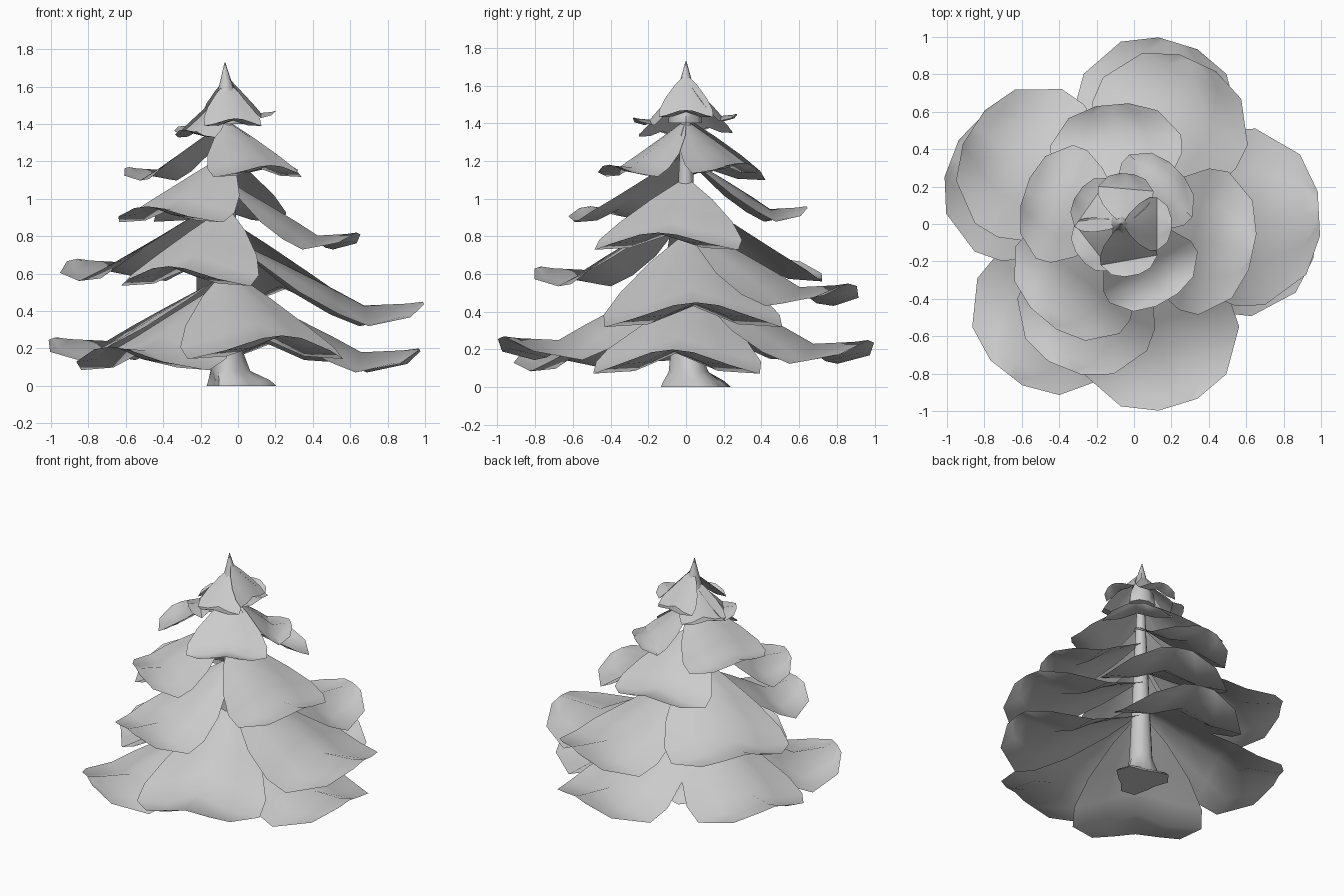
import bpy, bmesh, math

if "Cube" in bpy.data.objects:
    bpy.data.objects.remove(bpy.data.objects["Cube"])

grey = bpy.data.materials.new("plain_grey")
grey.use_nodes = True
grey.diffuse_color = (0.6, 0.6, 0.6, 1)
grey.node_tree.nodes["Principled BSDF"].inputs["Base Color"].default_value = (0.6, 0.6, 0.6, 1)

AXIS_X = -0.06


def make_object(name, rows, closed, angle):
    """Skin a list of point rows with quads, as a sheet or a tube."""
    bm = bmesh.new()
    grid = [[bm.verts.new(p) for p in row] for row in rows]
    for a, b in zip(grid, grid[1:]):
        n = len(a)
        for i in range(n if closed else n - 1):
            j = (i + 1) % n
            bm.faces.new((a[i], a[j], b[j], b[i]))
    if closed:
        bm.faces.new(list(reversed(grid[0])))
        bm.faces.new(grid[-1])
    mesh = bpy.data.meshes.new(name)
    bm.to_mesh(mesh)
    bm.free()
    mesh.materials.append(grey)
    obj = bpy.data.objects.new(name, mesh)
    bpy.context.collection.objects.link(obj)
    bpy.ops.object.select_all(action="DESELECT")
    obj.select_set(True)
    bpy.context.view_layer.objects.active = obj
    bpy.ops.object.shade_smooth_by_angle(angle=math.radians(angle))
    return obj


# Bough along its length: distance, half width, ridge height, sag halfway
# out to the edge, sag at the edge
STATIONS = [(0.03, 0.1, 1.0, 0.02, 0.05), (0.15, 0.42, 0.8, 0.15, 0.4),
            (0.35, 0.78, 0.5, 0.35, 0.8), (0.55, 0.99, 0.19, 0.5, 0.9),
            (0.7, 1.0, -0.06, 0.65, 0.75), (0.92, 0.68, -0.03, 0.4, 0.5),
            (1.0, 0.25, 0.0, 0.05, 0.1)]


def bough(name, azimuth, reach, tip_z, width):
    """One drooping leaf-shaped bough with an upturned tip."""
    a = math.radians(azimuth)
    drop = 0.13 + 0.2 * reach
    rows = []
    for dist, half, ridge, sag_mid, sag_edge in STATIONS:
        row = []
        for s, sag in ((-1, sag_edge), (-0.5, sag_mid), (0, 0),
                       (0.5, sag_mid), (1, sag_edge)):
            r = dist * reach
            side = s * half * width * reach
            z = tip_z + ridge * drop - sag * 0.14 * reach
            row.append((AXIS_X + r * math.cos(a) - side * math.sin(a),
                        r * math.sin(a) + side * math.cos(a), z))
        rows.append(row)
    return make_object(name, rows, False, 50)


# Tiers from the ground up: azimuth, reach, tip height
TIERS = {
    "bottom": (0.43, [(-4, 1.03, 0.2), (73, 1.01, 0.25), (159, 0.98, 0.26),
                      (232, 1.01, 0.21), (287, 1.01, 0.27)]),
    "lower": (0.45, [(3, 1.05, 0.45), (65, 0.95, 0.55), (147, 0.95, 0.68),
                     (248, 0.83, 0.64)]),
    "middle": (0.55, [(-12, 0.71, 0.82), (95, 0.64, 0.96), (230, 0.66, 0.96)]),
    "upper": (0.58, [(162, 0.55, 1.17), (-60, 0.47, 1.18), (45, 0.41, 1.19)]),
    "crown": (0.55, [(0, 0.26, 1.47), (145, 0.29, 1.39), (218, 0.29, 1.37),
                     (280, 0.28, 1.43), (85, 0.27, 1.45)]),
}
for tier, (width, boughs) in TIERS.items():
    for i, (azimuth, reach, tip_z) in enumerate(boughs):
        bough(f"{tier}_bough_{i + 1}", azimuth, reach, tip_z, width)


def tube(name, profile, sides):
    """Lathe of (height, radius, centre x, centre y, lobe strength)."""
    rows = []
    for z, radius, cx, cy, lobe in profile:
        row = []
        for i in range(sides):
            t = math.tau * i / sides
            r = radius * (1 + lobe * math.cos(3 * t - 0.6))
            row.append((cx + r * math.cos(t), cy + r * math.sin(t), z))
        rows.append(row)
    return make_object(name, rows, True, 60)


# Trunk with spreading roots
tube("trunk", [(0, 0.17, 0, 0.06, 0.25), (0.03, 0.15, -0.01, 0.05, 0.25),
               (0.08, 0.105, -0.05, 0.02, 0.12), (0.2, 0.08, -0.06, 0, 0),
               (0.6, 0.062, AXIS_X, 0, 0), (1.45, 0.025, AXIS_X, 0, 0)], 12)

# Pointed tip, flaring into a skirt
tube("tree_top", [(1.4, 0.09, AXIS_X, 0, 0.1), (1.48, 0.08, AXIS_X, 0, 0.1),
                  (1.55, 0.055, AXIS_X, 0, 0), (1.63, 0.03, -0.065, 0, 0),
                  (1.73, 0.002, -0.07, 0, 0)], 8)
